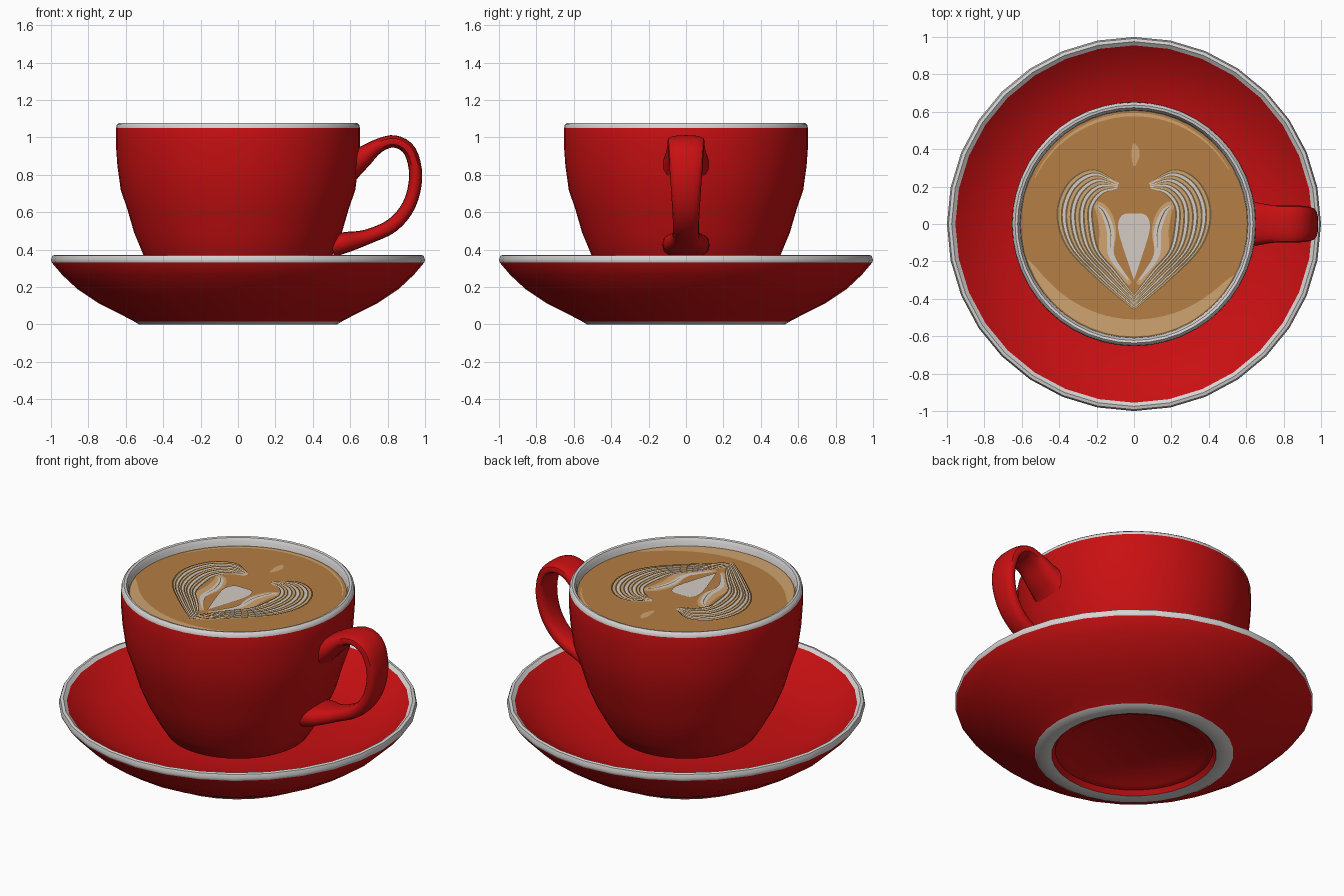
import bpy, bmesh, math
from mathutils import Vector

cube = bpy.data.objects.get("Cube")
if cube:
    bpy.data.objects.remove(cube, do_unlink=True)


def material(name, rgb):
    m = bpy.data.materials.new(name)
    m.use_nodes = True
    m.diffuse_color = (*rgb, 1)
    bsdf = next(n for n in m.node_tree.nodes if n.type == 'BSDF_PRINCIPLED')
    bsdf.inputs["Base Color"].default_value = (*rgb, 1)
    bsdf.inputs["Roughness"].default_value = 0.5
    return m


RED = material("red glaze", (0.58, 0.005, 0.006))
WHITE = material("white glaze", (0.68, 0.66, 0.65))
COFFEE = material("coffee brown", (0.46, 0.21, 0.058))
CREAM = material("light crema", (0.62, 0.37, 0.16))
MILK = material("milk white", (0.66, 0.60, 0.55))
LINE = material("dark crema line", (0.17, 0.12, 0.06))


def finish(name, bm, mats, smooth=True, recalc=True):
    if recalc:
        bmesh.ops.recalc_face_normals(bm, faces=bm.faces)
    me = bpy.data.meshes.new(name)
    bm.to_mesh(me)
    bm.free()
    ob = bpy.data.objects.new(name, me)
    bpy.context.collection.objects.link(ob)
    for m in mats:
        me.materials.append(m)
    if smooth:
        bpy.ops.object.select_all(action='DESELECT')
        ob.select_set(True)
        bpy.context.view_layer.objects.active = ob
        bpy.ops.object.shade_smooth_by_angle(angle=math.radians(40))
    return ob


def spline(pts, steps=6):
    """Catmull-Rom through points of any dimension."""
    pts = [Vector(p) for p in pts]
    ext = [2 * pts[0] - pts[1]] + pts + [2 * pts[-1] - pts[-2]]
    out = []
    for i in range(1, len(ext) - 2):
        a, b, c, d = ext[i - 1:i + 3]
        for k in range(steps):
            t = k / steps
            out.append(0.5 * (2 * b + (c - a) * t + (2 * a - 5 * b + 4 * c - d) * t * t
                              + (3 * b - a - 3 * c + d) * t ** 3))
    return out + [pts[-1]]


def lathe(name, profile, white, segments):
    """Spin (radius, height) points; spans listed in white get the white glaze."""
    bm = bmesh.new()
    rings = []
    for r, z in profile:
        n = 1 if r == 0 else segments
        rings.append([bm.verts.new((r * math.cos(math.tau * i / segments),
                                    r * math.sin(math.tau * i / segments), z)) for i in range(n)])
    for k, (a, b) in enumerate(zip(rings, rings[1:])):
        for i in range(segments):
            j = (i + 1) % segments
            quad = [a[i % len(a)], a[j % len(a)], b[j % len(b)], b[i % len(b)]]
            f = bm.faces.new(list(dict.fromkeys(quad)))
            f.material_index = int(k in white)
    return finish(name, bm, [RED, WHITE])


# Saucer: recessed underside, white foot ring, flared wall, white rim, dished top
lathe("saucer", [(0, .05), (.38, .05), (.40, .035), (.44, .03), (.46, .004), (.48, 0), (.53, 0),
                 (.555, .016), (.62, .05), (.74, .11), (.86, .19), (.94, .265), (.995, .33),
                 (1.0, .345), (.992, .368), (.975, .372), (.955, .355), (.88, .30), (.76, .235),
                 (.6, .19), (.42, .17), (0, .17)],
      {4, 5, 6, 12, 13, 14, 15}, 32)

# Cup: rounded bowl with white lip and inner wall
lathe("cup", [(0, .172), (.36, .172), (.40, .19), (.45, .27), (.505, .37), (.555, .49), (.59, .61),
              (.627, .72), (.645, .85), (.653, .96), (.652, 1.05), (.648, 1.068), (.636, 1.078),
              (.622, 1.075), (.61, 1.055), (.603, 1.0), (.59, .95)],
      set(range(10, 16)), 48)

# Handle: rounded section swept along a loop; x, z, half thickness, half width
path = spline([(.60, .86, .09, .13), (.66, .89, .06, .115), (.75, .955, .038, .10), (.84, .978, .033, .10),
               (.92, .925, .034, .095), (.95, .79, .035, .085), (.915, .64, .036, .075),
               (.825, .53, .038, .07), (.69, .468, .04, .075), (.58, .44, .055, .12),
               (.50, .42, .06, .125)], 4)
bm = bmesh.new()
rings = []
for i, p in enumerate(path):
    q, o = path[min(i + 1, len(path) - 1)], path[max(i - 1, 0)]
    nx, nz = Vector((o[1] - q[1], q[0] - o[0])).normalized()
    ring = []
    for k in range(16):
        c, s = math.cos(math.tau * k / 16), math.sin(math.tau * k / 16)
        u = math.copysign(abs(c) ** .75, c) * p[2]
        v = math.copysign(abs(s) ** .75, s) * p[3]
        ring.append(bm.verts.new((p[0] + nx * u, v, p[1] + nz * u)))
    rings.append(ring)
for a, b in zip(rings, rings[1:]):
    for k in range(16):
        bm.faces.new((a[k], a[k - 1], b[k - 1], b[k]))
bm.faces.new(rings[0])
bm.faces.new(rings[-1])
finish("handle", bm, [RED])

# Coffee surface
TOP = 1.03
bm = bmesh.new()
bmesh.ops.create_circle(bm, cap_ends=True, segments=48, radius=.612)
bmesh.ops.translate(bm, verts=bm.verts, vec=(0, 0, TOP))
finish("coffee", bm, [COFFEE], False)


def strip(bm, left, right, z):
    """Flat band between two matching curves, always facing up."""
    for i in range(len(left) - 1):
        pts = [left[i], left[i + 1], right[i + 1], right[i]]
        f = bm.faces.new([bm.verts.new((x, y, z)) for x, y in pts])
        f.normal_update()
        if f.normal.z < 0:
            f.normal_flip()


def ribbon(bm, pts, width, z):
    """Tapered stroke along a curve."""
    left, right = [], []
    n = len(pts) - 1
    for i, p in enumerate(pts):
        d = (pts[min(i + 1, n)] - pts[max(i - 1, 0)]).normalized()
        w = width * (.25 + .75 * math.sin(math.pi * i / n)) / 2
        side = Vector((-d.y, d.x)) * w
        left.append(p + side)
        right.append(p - side)
    strip(bm, left, right, z)


OUTER = spline([(0, -.46), (.2, -.29), (.36, -.12), (.41, .06), (.35, .22), (.22, .29), (.08, .22)])
INNER = spline([(0, -.38), (.1, -.25), (.19, -.14), (.22, 0), (.22, .09), (.17, .16), (.09, .19)])


def strand(t, side):
    return [Vector((side * (a.x + (b.x - a.x) * t), a.y + (b.y - a.y) * t))
            for a, b in zip(OUTER, INNER)]


def flip(pts, side):
    return [Vector((side * p.x, p.y)) for p in pts]


# Painted milk art, stacked in thin layers
lobes, milk, lines = bmesh.new(), bmesh.new(), bmesh.new()
inner_arc = spline([(.03, -.3), (.12, -.17), (.125, -.04), (.16, .06), (.2, .1)])
cream_arc = spline([(.02, -.32), (.14, -.18), (.14, -.03), (.17, .07), (.22, .12)])
heart = spline([(0, .02), (.03, .055), (.07, .04), (.085, -.02), (.06, -.12), (0, -.3)])
for side in (1, -1):
    strip(lobes, strand(0, side), strand(1, side), TOP + .002)
    ribbon(lobes, flip(cream_arc, side), .09, TOP + .002)
    ribbon(milk, flip(inner_arc, side), .04, TOP + .004)
    half = flip(heart, side)
    strip(milk, half, [Vector((0, p.y)) for p in half], TOP + .004)
    for k in range(9):
        t = k / 8
        ribbon(lines, strand(t, side)[:-1 - k % 3], .010, TOP + .006)
        if k % 2:
            ribbon(milk, strand(t + .06, side), .018, TOP + .004)
    ribbon(lines, flip(inner_arc, side)[8:], .006, TOP + .006)

# Crema crescent along the front edge, a fine band at the back, and a drop
arc = [math.radians(a) for a in range(198, 334, 5)]
strip(lobes, [Vector((math.cos(a), math.sin(a))) * .6 for a in arc],
      [Vector((math.cos(a), math.sin(a))) * (.6 - .09 * math.sin(math.pi * i / (len(arc) - 1)) ** .6)
       for i, a in enumerate(arc)], TOP + .002)
ribbon(lobes, [Vector((math.cos(a), math.sin(a))) * .585
               for a in (math.radians(d) for d in range(30, 160, 5))], .018, TOP + .002)
ribbon(lobes, spline([(0, .43), (.008, .38), (.002, .31)]), .045, TOP + .002)

finish("crema_pattern", lobes, [CREAM], False, False)
finish("milk_pattern", milk, [MILK], False, False)
finish("pattern_lines", lines, [LINE], False, False)
